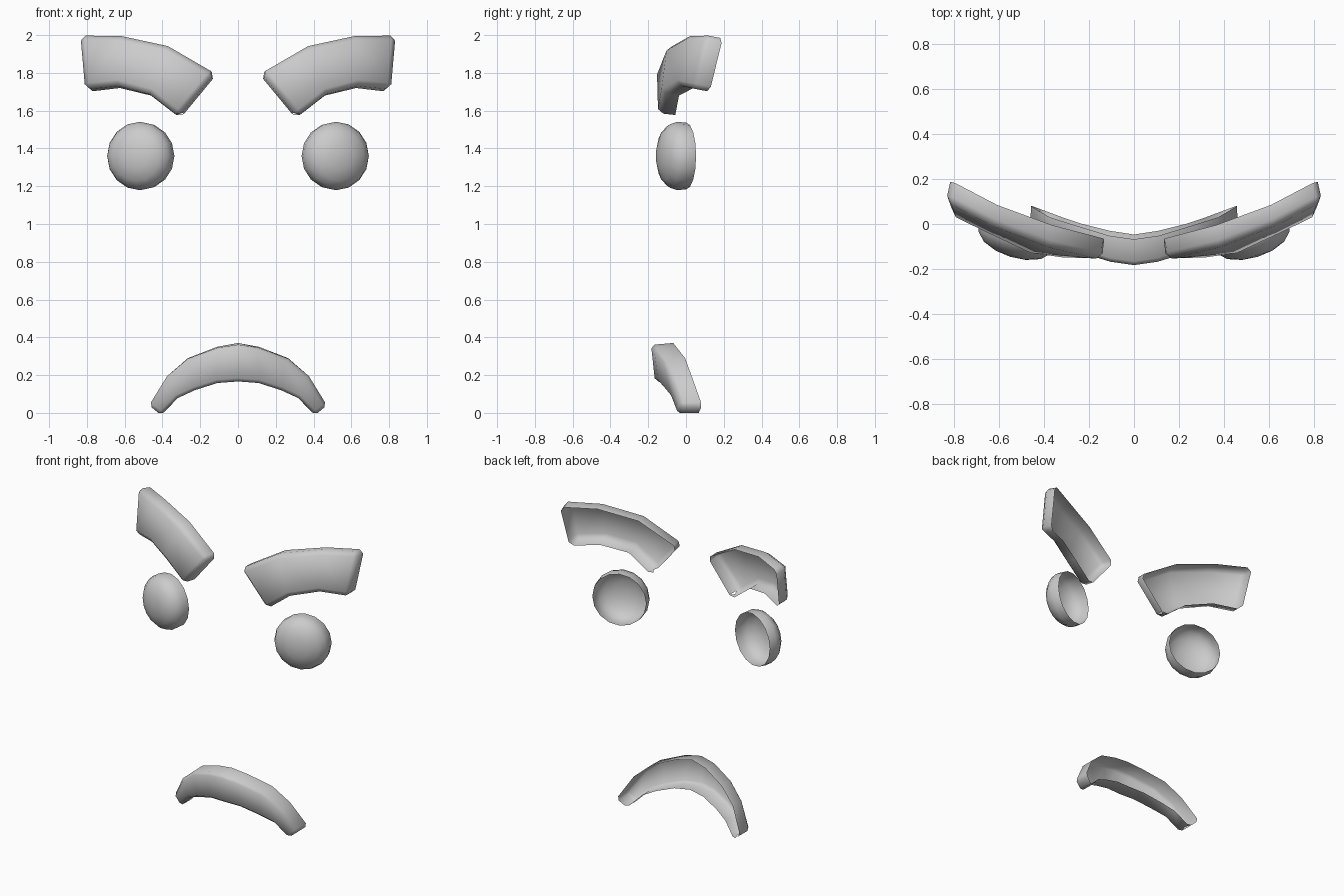
import bpy, bmesh, math
from mathutils import Vector, Matrix

if "Cube" in bpy.data.objects:
    bpy.data.objects.remove(bpy.data.objects["Cube"])


def finish(bm, name, mirror=False):
    bmesh.ops.recalc_face_normals(bm, faces=bm.faces)
    # open shells: make sure the outside looks forward
    if sum((f.normal.y * f.calc_area() for f in bm.faces)) > 0:
        bmesh.ops.reverse_faces(bm, faces=bm.faces)
    for f in bm.faces:
        f.smooth = True
    me = bpy.data.meshes.new(name)
    bm.to_mesh(me)
    bm.free()
    ob = bpy.data.objects.new(name, me)
    bpy.context.collection.objects.link(ob)
    if mirror:
        m = ob.modifiers.new("mirror", "MIRROR")
        m.use_mirror_merge = False
    return ob


def curved_pad(name, columns, bevel, mirror=False):
    """Open-backed pad: each column is (top back, bottom back, forward offset)."""
    bm = bmesh.new()
    rows = []
    for top, bot, off in columns:
        t, b, o = Vector(top), Vector(bot), Vector(off)
        rows.append([bm.verts.new(p) for p in (t, t + o, b + o, b)])
    for a, b in zip(rows, rows[1:]):
        for i in range(3):
            bm.faces.new((a[i], a[i + 1], b[i + 1], b[i]))
    for r in (rows[0], rows[-1]):
        bm.faces.new(r)
    # soften the front outline and the four corners
    pairs = [(a[i], b[i]) for a, b in zip(rows, rows[1:]) for i in (1, 2)]
    for r in (rows[0], rows[-1]):
        pairs += [(r[0], r[1]), (r[1], r[2]), (r[2], r[3])]
    edges = [bm.edges.get(p) for p in pairs]
    bmesh.ops.bevel(bm, geom=edges, offset=bevel, offset_type='OFFSET',
                    segments=1, profile=0.5, affect='EDGES')
    return finish(bm, name, mirror)


# eyebrows
curved_pad("eyebrow", [
    ((0.115, -0.07, 1.79), (0.305, -0.06, 1.56), (0.01, -0.09, 0.01)),
    ((0.365, -0.005, 1.935), (0.46, -0.037, 1.68), (0.01, -0.095, 0.01)),
    ((0.61, 0.085, 1.985), (0.625, 0.04, 1.72), (0.015, -0.09, 0.015)),
    ((0.82, 0.195, 1.985), (0.795, 0.125, 1.70), (0.02, -0.09, 0.018)),
], 0.028, mirror=True)

# mouth, half profile reflected to the other side
half = [
    ((0, -0.068, 0.37), (0, -0.047, 0.175), (0, -0.117, -0.01)),
    ((0.11, -0.052, 0.35), (0.11, -0.03, 0.163), (0.0, -0.117, -0.006)),
    ((0.265, -0.005, 0.29), (0.23, 0.0, 0.122), (0.0, -0.115, -0.003)),
    ((0.375, 0.03, 0.195), (0.32, 0.03, 0.078), (0.0, -0.11, 0)),
    ((0.468, 0.085, 0.04), (0.405, 0.062, -0.012), (0.003, -0.11, 0)),
]
flip = [tuple((-p[0], p[1], p[2]) for p in col) for col in half[:0:-1]]
curved_pad("mouth", flip + half, 0.018)

# eyes: open-backed domes turned outward
SIDES = 16
profile = [(0.176, 0.0), (0.181, 0.05), (0.168, 0.09), (0.132, 0.125), (0.07, 0.148)]
bm = bmesh.new()
rings = []
for r, d in profile:
    rings.append([bm.verts.new((r * math.cos(2 * math.pi * i / SIDES), -d,
                                r * math.sin(2 * math.pi * i / SIDES)))
                  for i in range(SIDES)])
for a, b in zip(rings, rings[1:]):
    for i in range(SIDES):
        j = (i + 1) % SIDES
        bm.faces.new((a[i], a[j], b[j], b[i]))
tip = bm.verts.new((0, -0.155, 0))
for i in range(SIDES):
    bm.faces.new((rings[-1][i], rings[-1][(i + 1) % SIDES], tip))
bm.transform(Matrix.Translation((0.505, 0.002, 1.36)) @ Matrix.Rotation(math.radians(17), 4, 'Z'))
finish(bm, "eye", mirror=True)
